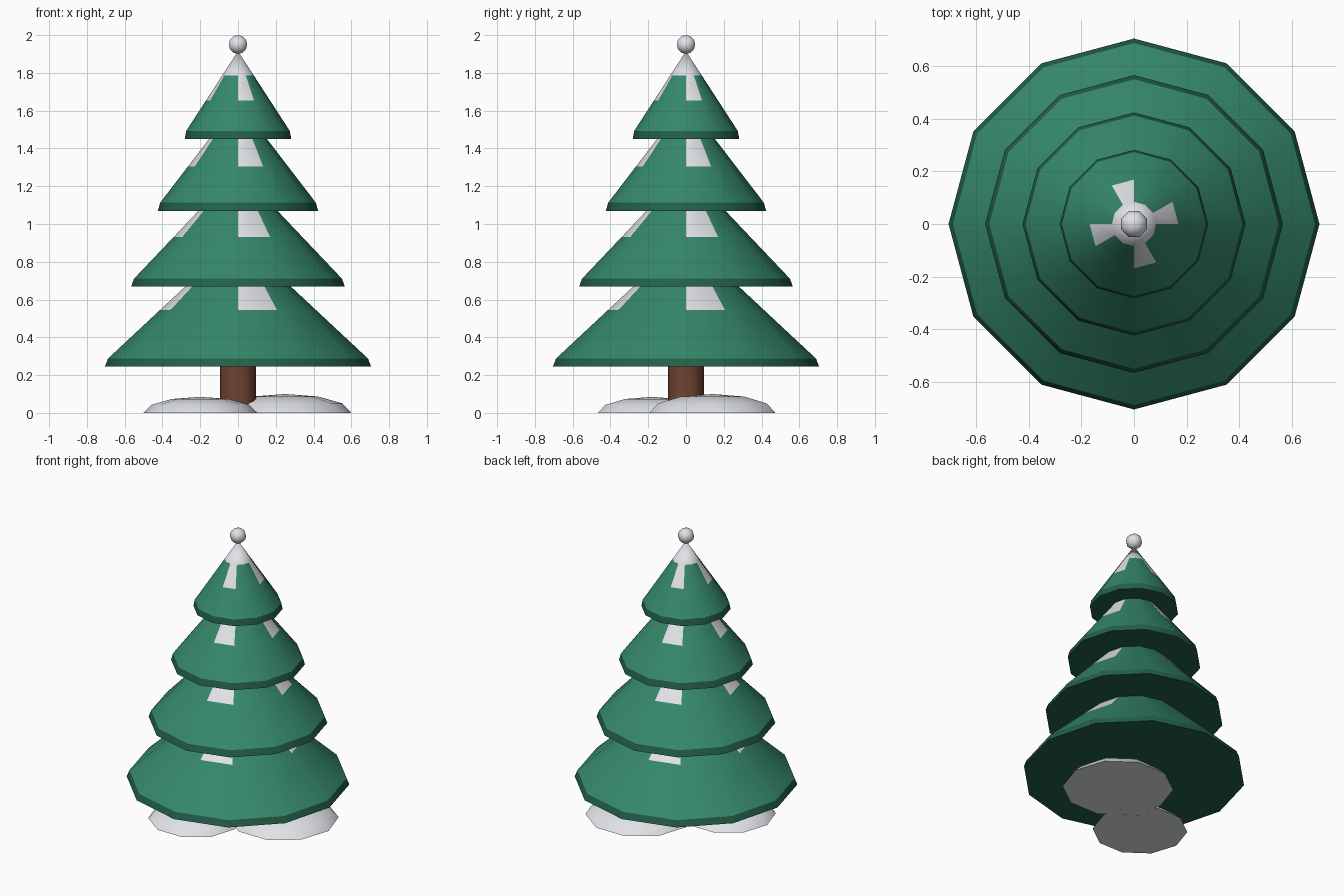
import bpy, bmesh, math

if "Cube" in bpy.data.objects:
    bpy.data.objects.remove(bpy.data.objects["Cube"])


def material(name, rgb):
    m = bpy.data.materials.new(name)
    m.diffuse_color = (*rgb, 1)
    m.use_nodes = True
    m.node_tree.nodes["Principled BSDF"].inputs["Base Color"].default_value = m.diffuse_color
    return m


GREEN = material("needle_green", (0.035, 0.245, 0.145))
DARK = material("dark_green", (0.017, 0.115, 0.068))
SNOW = material("snow_white", (0.80, 0.82, 0.86))
BROWN = material("bark_brown", (0.16, 0.058, 0.028))


def lathe(name, profile, sides, mats, rule=None, loc=(0, 0, 0), turn=0.0, sharp_rings=()):
    """Spin (radius, z) points around z; rule(band, side) picks the material."""
    bm = bmesh.new()
    rings = []
    for r, z in profile:
        if r == 0:
            rings.append([bm.verts.new((0, 0, z))] * sides)
        else:
            rings.append([bm.verts.new((r * math.cos(turn + math.tau * i / sides),
                                        r * math.sin(turn + math.tau * i / sides), z))
                          for i in range(sides)])
    for b in range(len(rings) - 1):
        lo, hi = rings[b], rings[b + 1]
        for i in range(sides):
            j = (i + 1) % sides
            quad = list(dict.fromkeys([lo[i], lo[j], hi[j], hi[i]]))
            f = bm.faces.new(quad)
            f.smooth = True
            f.material_index = rule(b, i) if rule else 0
    # flat end caps
    for k, order in ((0, -1), (-1, 1)):
        if profile[k][0] > 0:
            f = bm.faces.new(rings[k][::order])
            f.material_index = rule(-1, 0) if rule else 0
            for e in f.edges:
                e.smooth = False
    # crisp rings between bands
    for k in sharp_rings:
        for i in range(sides):
            bm.edges.get((rings[k][i], rings[k][(i + 1) % sides])).smooth = False
    me = bpy.data.meshes.new(name)
    bm.to_mesh(me)
    bm.free()
    for m in mats:
        me.materials.append(m)
    ob = bpy.data.objects.new(name, me)
    ob.location = loc
    bpy.context.collection.objects.link(ob)
    return ob


# Branch tiers: dark rim and underside, snow cap at the tip, four snow drips
def tier_rule(band, side):
    if band <= 0:
        return 1
    if band == 3 or (band == 2 and side % 3 == 0):
        return 2
    return 0


# bottom z, rim radius, upper rim radius, apex z, drip z, cap z
TIERS = [(0.245, 0.705, 0.688, 0.93, 0.545, 0.74),
         (0.668, 0.566, 0.550, 1.29, 0.930, 1.11),
         (1.070, 0.424, 0.412, 1.65, 1.305, 1.48),
         (1.450, 0.282, 0.274, 1.915, 1.655, 1.785)]
for n, (z0, r0, r1, apex, drip, cap) in enumerate(TIERS):
    z1 = z0 + 0.043
    cone = lambda z: r1 * (apex - z) / (apex - z1)
    prof = [(r0, z0), (r1, z1), (cone(drip), drip), (cone(cap), cap), (0, apex)]
    lathe(f"branch_tier_{n + 1}", prof, 12, [GREEN, DARK, SNOW], tier_rule, sharp_rings=(1,))

# Trunk
lathe("trunk", [(0.095, 0), (0.095, 0.30)], 12, [BROWN])


def arc(r, h, start, steps):
    """Quarter or half ellipse profile ending at the pole."""
    pts = []
    for k in range(steps + 1):
        a = start + (math.pi / 2 - start) * k / steps
        pts.append((0 if abs(math.cos(a)) < 1e-6 else r * math.cos(a), h * math.sin(a)))
    return pts


# Snow mounds at the foot
lathe("snow_mound_large", arc(0.35, 0.10, 0, 3), 10, [SNOW], loc=(0.25, 0.14, 0))
lathe("snow_mound_small", arc(0.30, 0.085, 0, 3), 10, [SNOW], loc=(-0.20, -0.18, 0))

# Snowball on the tip
lathe("tip_ball", arc(0.053, 0.05, -math.pi / 2, 6), 8, [SNOW], loc=(0, 0, 1.95), turn=math.pi / 8)
